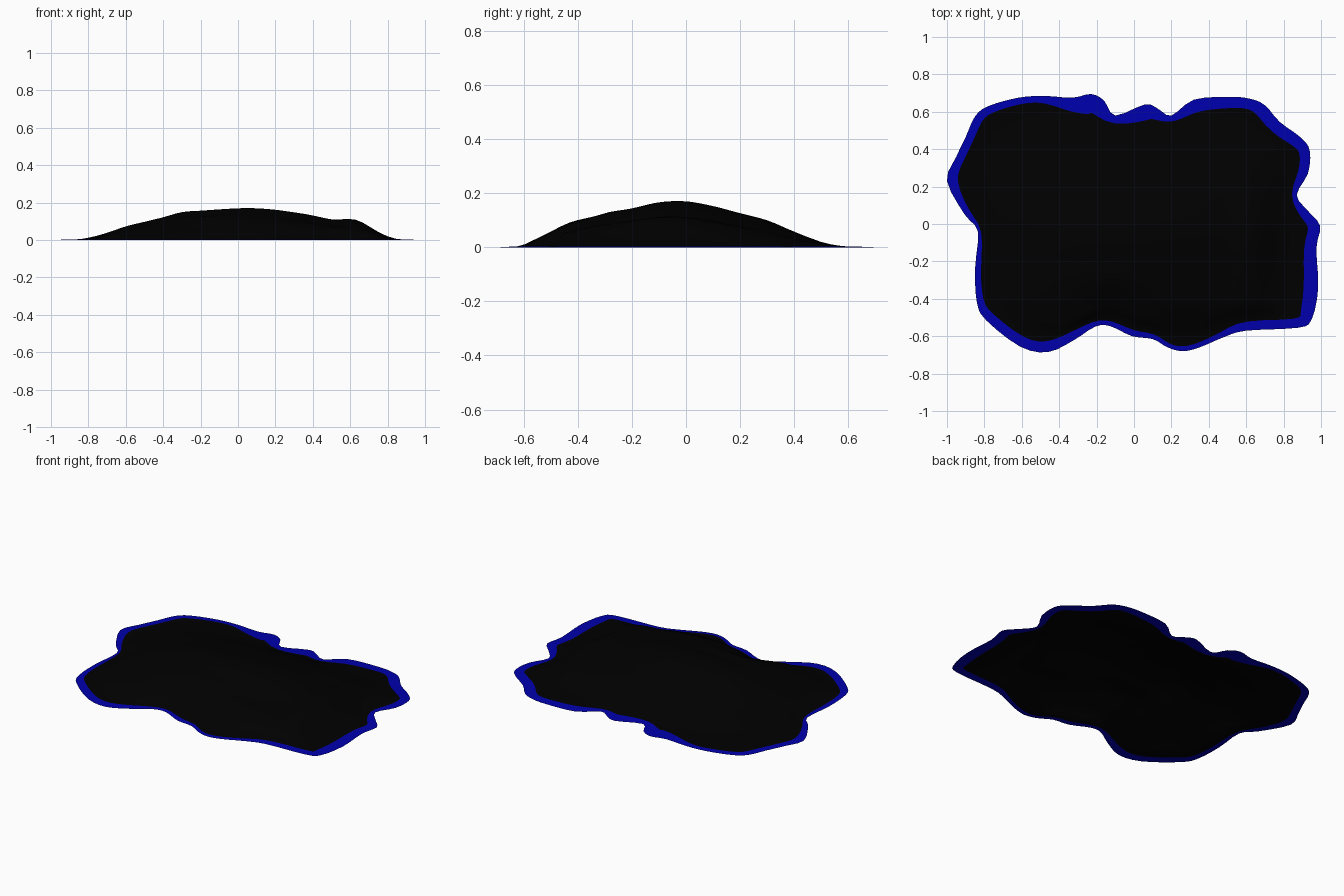
import bpy
import bmesh
from math import exp
from mathutils import Vector

SAMPLES = 3      # spline samples between outline points
RINGS = 22       # rings from the rim to the middle

cube = bpy.data.objects.get("Cube")
if cube:
    bpy.data.objects.remove(cube, do_unlink=True)


def make_material(name, color):
    mat = bpy.data.materials.new(name)
    mat.use_nodes = True
    mat.diffuse_color = color
    mat.node_tree.nodes["Principled BSDF"].inputs["Base Color"].default_value = color
    return mat


def spline(a, b, c, d, t):
    """Smooth curve through b and c."""
    return b + 0.5 * t * ((c - a) + t * ((2 * a - 5 * b + 4 * c - d)
                                         + t * (3 * (b - c) + d - a)))


def profile_height(profile, start, step, position):
    """Read a smooth value from an evenly spaced profile."""
    place = (position - start) / step
    index = int(place // 1)
    last = len(profile) - 1
    near = [profile[min(max(index + k, 0), last)] for k in (-1, 0, 1, 2)]
    return max(0.0, spline(*near, place - index))


def bump(x, y, cx, cy, rx, ry, height):
    return height * exp(-((x - cx) / rx) ** 2 - ((y - cy) / ry) ** 2)


# Outline of the rim: x, y and the width of the blue border
OUTLINE = [
    (-1, .23, .05), (-.95, .36, .045), (-.9, .465, .045), (-.85, .575, .045),
    (-.78, .63, .04), (-.62, .675, .035), (-.48, .685, .035), (-.33, .675, .08),
    (-.23, .695, .11), (-.16, .66, .09), (-.1, .58, .055), (.06, .64, .085),
    (.13, .615, .06), (.2, .58, .04), (.32, .665, .065), (.51, .68, .06),
    (.62, .67, .055), (.7, .635, .065), (.78, .545, .07), (.895, .46, .06),
    (.94, .39, .055), (.93, .27, .05), (.87, .155, .035), (.93, .07, .05),
    (.995, -.01, .06), (.975, -.13, .07), (.985, -.34, .075), (.95, -.51, .07),
    (.875, -.555, .045), (.6, -.57, .055), (.48, -.605, .03), (.35, -.66, .025),
    (.26, -.68, .025), (.18, -.66, .02), (.1, -.615, .03), (-.01, -.6, .03),
    (-.13, -.545, .03), (-.21, -.55, .03), (-.32, -.62, .045), (-.46, -.685, .055),
    (-.61, -.655, .05), (-.79, -.515, .05), (-.84, -.42, .035), (-.85, -.24, .03),
    (-.835, -.04, .025), (-.905, .05, .03),
]

# Mound heights along x, and relative heights along y
ALONG_X = [0, .015, .04, .075, .1, .125, .153, .161, .168, .174,
           .174, .166, .152, .135, .11, .09, .06, .02, 0]
ALONG_Y = [0, .08, .33, .58, .71, .82, .95, .97, .87, .72, .57, .33, .12, .03, 0]


def mound_height(x, y):
    base = profile_height(ALONG_X, -.9, .1, x) * profile_height(ALONG_Y, -.7, .1, y)
    folds = (bump(x, y, .63, -.12, .09, .32, .03)
             + bump(x, y, -.14, -.29, .2, .06, .008)
             + bump(x, y, -.13, -.44, .2, .1, -.03)
             + bump(x, y, .32, -.44, .18, .08, .012))
    return max(0.003, base + folds)


# Smooth closed outline and the inner edge of the border
count = len(OUTLINE)
points = [Vector(p) for p in OUTLINE]
smooth = [spline(*[points[(i + k) % count] for k in (-1, 0, 1, 2)], s / SAMPLES)
          for i in range(count) for s in range(SAMPLES)]
total = len(smooth)
outer = [Vector((p.x, p.y)) for p in smooth]
inner = []
for i, p in enumerate(smooth):
    along = (outer[(i + 2) % total] - outer[i - 2]).normalized()
    inner.append(outer[i] + Vector((along.y, -along.x)) * p.z)
for _ in range(2):
    inner = [(inner[i - 1] + inner[i] * 2 + inner[(i + 1) % total]) / 4
             for i in range(total)]


def build_sheet(name, material, loops, height, close_middle=False):
    """Bridge nested loops of points into one smooth sheet."""
    bm = bmesh.new()
    rows = [[bm.verts.new((p.x, p.y, height(p, k))) for p in loop]
            for k, loop in enumerate(loops)]
    for a, b in zip(rows, rows[1:]):
        for i in range(total):
            j = (i + 1) % total
            bm.faces.new((a[j], a[i], b[i], b[j]))
    if close_middle:
        middle = bm.verts.new((0, 0, mound_height(0, 0)))
        for i in range(total):
            bm.faces.new((rows[-1][(i + 1) % total], rows[-1][i], middle))
    bmesh.ops.recalc_face_normals(bm, faces=bm.faces)
    if sum(f.normal.z for f in bm.faces) < 0:
        bmesh.ops.reverse_faces(bm, faces=bm.faces)
    mesh = bpy.data.meshes.new(name)
    bm.to_mesh(mesh)
    bm.free()
    for face in mesh.polygons:
        face.use_smooth = True
    mesh.materials.append(material)
    obj = bpy.data.objects.new(name, mesh)
    bpy.context.collection.objects.link(obj)


black = make_material("black", (0, 0, 0, 1))
blue = make_material("deep_blue", (0, 0, .42, 1))

# Flat border on the ground
EDGE = .002
build_sheet("blue_border", blue, [outer, inner], lambda p, k: EDGE * k)

# Raised black mound, easing down to the border
rings = [[p * (1 - k / RINGS) for p in inner] for k in range(RINGS)]


def eased_height(p, k):
    t = min(1.0, k / 3)
    return EDGE + (mound_height(p.x, p.y) - EDGE) * t * t * (3 - 2 * t)


build_sheet("black_mound", black, rings, eased_height, close_middle=True)
